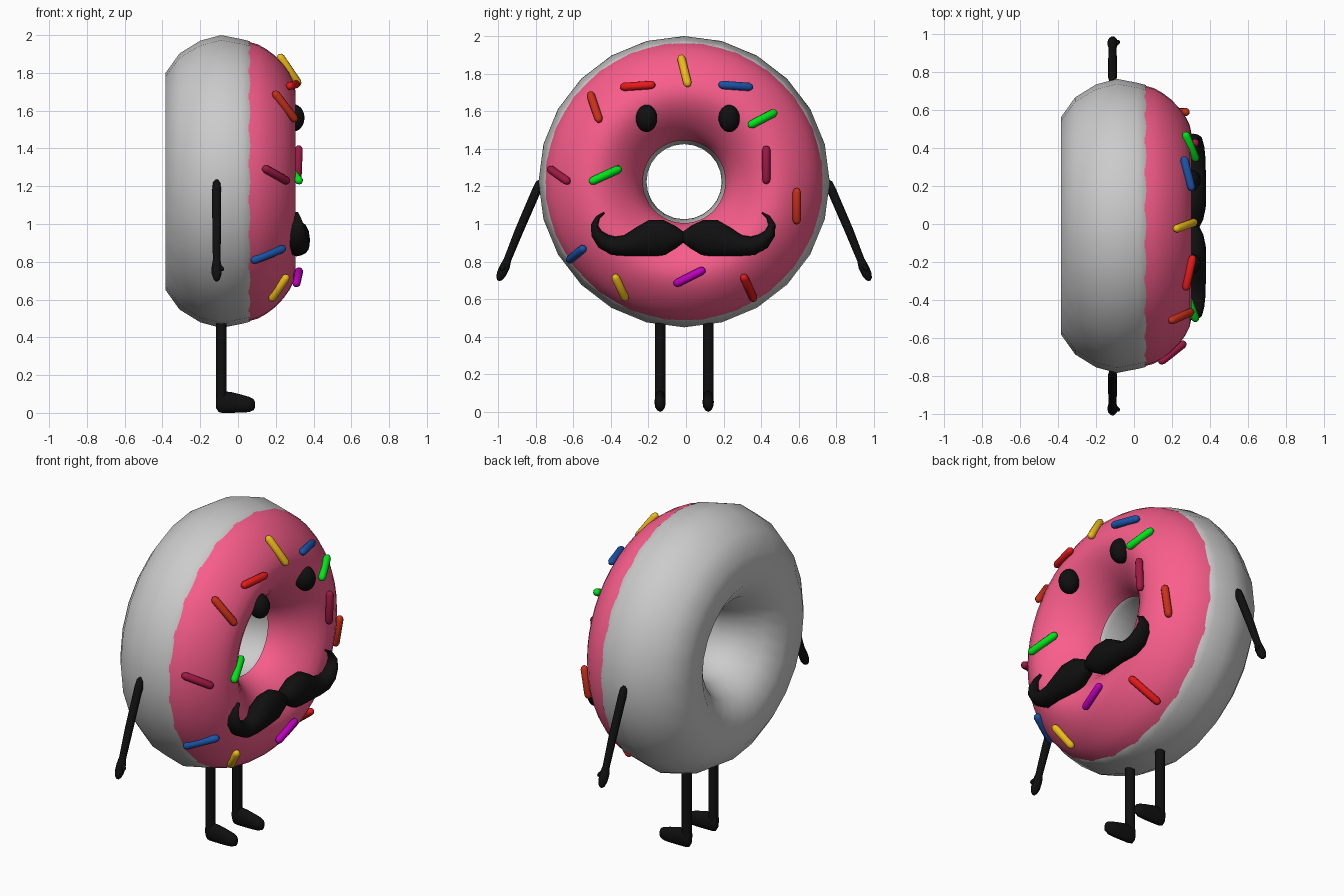
import bpy, bmesh, math
from mathutils import Vector

if "Cube" in bpy.data.objects:
    bpy.data.objects.remove(bpy.data.objects["Cube"])

CY, CZ = -0.01, 1.225          # ring centre (ring axis runs along x)
X, Y = Vector((1, 0, 0)), Vector((0, 1, 0))


def mat(name, col):
    m = bpy.data.materials.new(name)
    m.diffuse_color = (*col, 1)
    m.use_nodes = True
    m.node_tree.nodes["Principled BSDF"].inputs["Base Color"].default_value = m.diffuse_color
    return m


PINK = mat("pink", (0.95, 0.11, 0.26))
BLACK = mat("black", (0.005, 0.005, 0.005))
SPR = {n: mat(n, c) for n, c in {
    "yellow": (0.85, 0.5, 0.01), "red": (0.8, 0.01, 0.01), "blue": (0.01, 0.09, 0.4),
    "rust": (0.6, 0.03, 0.01), "green": (0, 0.8, 0.01), "crimson": (0.35, 0.01, 0.06),
    "purple": (0.5, 0.0, 0.5)}.items()}


def finish(name, bm, material=None):
    bmesh.ops.recalc_face_normals(bm, faces=bm.faces)
    for f in bm.faces:
        f.smooth = True
    me = bpy.data.meshes.new(name)
    bm.to_mesh(me)
    bm.free()
    ob = bpy.data.objects.new(name, me)
    bpy.context.collection.objects.link(ob)
    if material:
        me.materials.append(material)
    return ob


def bridge(bm, a, b):
    n = len(a)
    for i in range(n):
        bm.faces.new((a[i], a[(i + 1) % n], b[(i + 1) % n], b[i]))


def lathe(name, profile, seg, closed, material=None):
    """Revolve (x, radius) points about the ring axis."""
    bm = bmesh.new()
    rings = [[bm.verts.new((x, CY + r * math.cos(2 * math.pi * i / seg),
                            CZ + r * math.sin(2 * math.pi * i / seg))) for i in range(seg)]
             for x, r in profile]
    for a, b in zip(rings, rings[1:] + (rings[:1] if closed else [])):
        if a is not b:
            bridge(bm, a, b)
    return finish(name, bm, material)


def loft(name, pts, axis, material, seg=12):
    """Elliptic tube: pts are (position, half width across, half width along axis)."""
    bm = bmesh.new()
    rings = []
    for i, (p, a, b) in enumerate(pts):
        t = (pts[min(i + 1, len(pts) - 1)][0] - pts[max(i - 1, 0)][0]).normalized()
        side = t.cross(axis).normalized()
        up = side.cross(t)
        rings.append([bm.verts.new(p + side * a * math.cos(2 * math.pi * k / seg)
                                   + up * b * math.sin(2 * math.pi * k / seg)) for k in range(seg)])
    for r, s in zip(rings, rings[1:]):
        bridge(bm, r, s)
    bm.faces.new(rings[0])
    bm.faces.new(rings[-1])
    return finish(name, bm, material)


def capsule(name, p, q, r, axis, material):
    t = (q - p).normalized()
    caps = [(-0.95, 0.3), (-0.7, 0.7), (0, 1)]
    pts = [(p + t * r * d, r * w, r * w) for d, w in caps]
    pts += [(q - t * r * d, r * w, r * w) for d, w in reversed(caps)]
    return loft(name, pts, axis, material, 10)


# Dough ring: one half of the tube section, mirrored to the inner side
MID = 0.4875
half = [(-0.385, 0.085), (-0.31, 0.19), (-0.2, 0.258), (-0.09, 0.2875), (0.02, 0.266),
        (0.06, 0.256), (0.1, 0.21), (0.2, 0.11)]
dough = [(x, MID + d) for x, d in half] + [(x, MID - d) for x, d in reversed(half)]
lathe("dough_ring", dough, 24, True)

# Icing shell on the +x face
IM = 0.48
ice = [(0.055, 0.26), (0.105, 0.246), (0.15, 0.221), (0.195, 0.187), (0.24, 0.14),
       (0.272, 0.095), (0.294, 0.05), (0.304, 0)]
icing = [(x, IM + d) for x, d in ice] + [(x, IM - d) for x, d in reversed(ice[:-1])]
lathe("icing", icing, 48, False, PINK)


def surface_x(y, z):
    d = abs(math.hypot(y - CY, z - CZ) - IM)
    for (x0, d0), (x1, d1) in zip(ice, ice[1:]):
        if d >= d1:
            return x0 + (x1 - x0) * (d0 - d) / (d0 - d1)
    return ice[-1][0]


# Sprinkles: end points (y, z) laid on the icing
sprinkles = [
    ("yellow", -0.024, 1.88, 0.008, 1.75), ("red", -0.33, 1.73, -0.185, 1.74),
    ("blue", 0.195, 1.74, 0.335, 1.73), ("rust", -0.507, 1.685, -0.465, 1.56),
    ("green", 0.35, 1.53, 0.465, 1.59), ("crimson", 0.427, 1.395, 0.427, 1.235),
    ("rust", 0.59, 1.17, 0.59, 1.02), ("crimson", -0.72, 1.29, -0.635, 1.23),
    ("green", -0.495, 1.23, -0.363, 1.29), ("blue", -0.618, 0.81, -0.55, 0.867),
    ("yellow", -0.374, 0.713, -0.326, 0.61), ("purple", -0.045, 0.686, 0.082, 0.75),
    ("red", 0.31, 0.713, 0.358, 0.606)]
for i, (col, y0, z0, y1, z1) in enumerate(sprinkles):
    p, q = (Vector((surface_x(y, z) + 0.02, y, z)) for y, z in ((y0, z0), (y1, z1)))
    capsule(f"sprinkle_{i + 1}", p, q, 0.022, X, SPR[col])

# Moustache half: (y offset, z, half height, half depth)
moustache = [(0, 0.93, 0.03, 0.035), (0.04, 0.93, 0.06, 0.055), (0.10, 0.928, 0.093, 0.068),
             (0.165, 0.925, 0.098, 0.07), (0.235, 0.904, 0.078, 0.07), (0.305, 0.885, 0.056, 0.068),
             (0.37, 0.884, 0.05, 0.066), (0.425, 0.908, 0.043, 0.06), (0.462, 0.95, 0.03, 0.05),
             (0.472, 0.995, 0.019, 0.038), (0.453, 1.036, 0.011, 0.022), (0.42, 1.06, 0.004, 0.01)]
# Arm: (y offset, z, half width)
arm = [(0.765, 1.235, 0.006), (0.77, 1.22, 0.019), (0.785, 1.18, 0.024), (0.88, 0.96, 0.023),
       (0.94, 0.81, 0.02), (0.953, 0.775, 0.026), (0.972, 0.735, 0.026), (0.984, 0.708, 0.017),
       (0.988, 0.698, 0.006)]
# Foot: (x, z, half height, half width)
foot = [(-0.116, 0.055, 0.03, 0.012), (-0.108, 0.055, 0.05, 0.024), (-0.085, 0.058, 0.058, 0.029),
        (-0.04, 0.055, 0.055, 0.03), (0.02, 0.048, 0.047, 0.03), (0.06, 0.044, 0.04, 0.028),
        (0.082, 0.044, 0.03, 0.02), (0.09, 0.044, 0.015, 0.01)]

for s, side in ((-1, "left"), (1, "right")):
    loft(f"moustache_{side}", [(Vector((0.31, -0.015 + s * y, z)), h, d) for y, z, h, d in moustache],
         X, BLACK, 16)
    loft(f"arm_{side}", [(Vector((-0.113, CY + s * y, z)), w, w) for y, z, w in arm], X, BLACK)
    capsule(f"thumb_{side}", Vector((-0.11, CY + s * 0.95, 0.79)),
            Vector((-0.085, CY + s * 0.968, 0.762)), 0.012, X, BLACK)
    ly = CY + s * 0.128
    loft(f"leg_{side}", [(Vector((-0.088, ly, z)), 0.028, 0.028) for z in (0.05, 0.12, 0.52)], X, BLACK)
    loft(f"foot_{side}", [(Vector((x, ly, z)), h, w) for x, z, h, w in foot], Y, BLACK)
    # Eye: flattened ball
    bm = bmesh.new()
    bmesh.ops.create_uvsphere(bm, u_segments=20, v_segments=12, radius=1)
    bmesh.ops.scale(bm, vec=(0.06, 0.057, 0.073), verts=bm.verts)
    bmesh.ops.translate(bm, vec=(0.292, 0.01 + s * 0.22, 1.562), verts=bm.verts)
    finish(f"eye_{side}", bm, BLACK)

# Keep the cut edges of caps crisp
for ob in bpy.context.scene.objects:
    ob.select_set(True)
    bpy.context.view_layer.objects.active = ob
bpy.ops.object.shade_smooth_by_angle(angle=math.radians(50))
